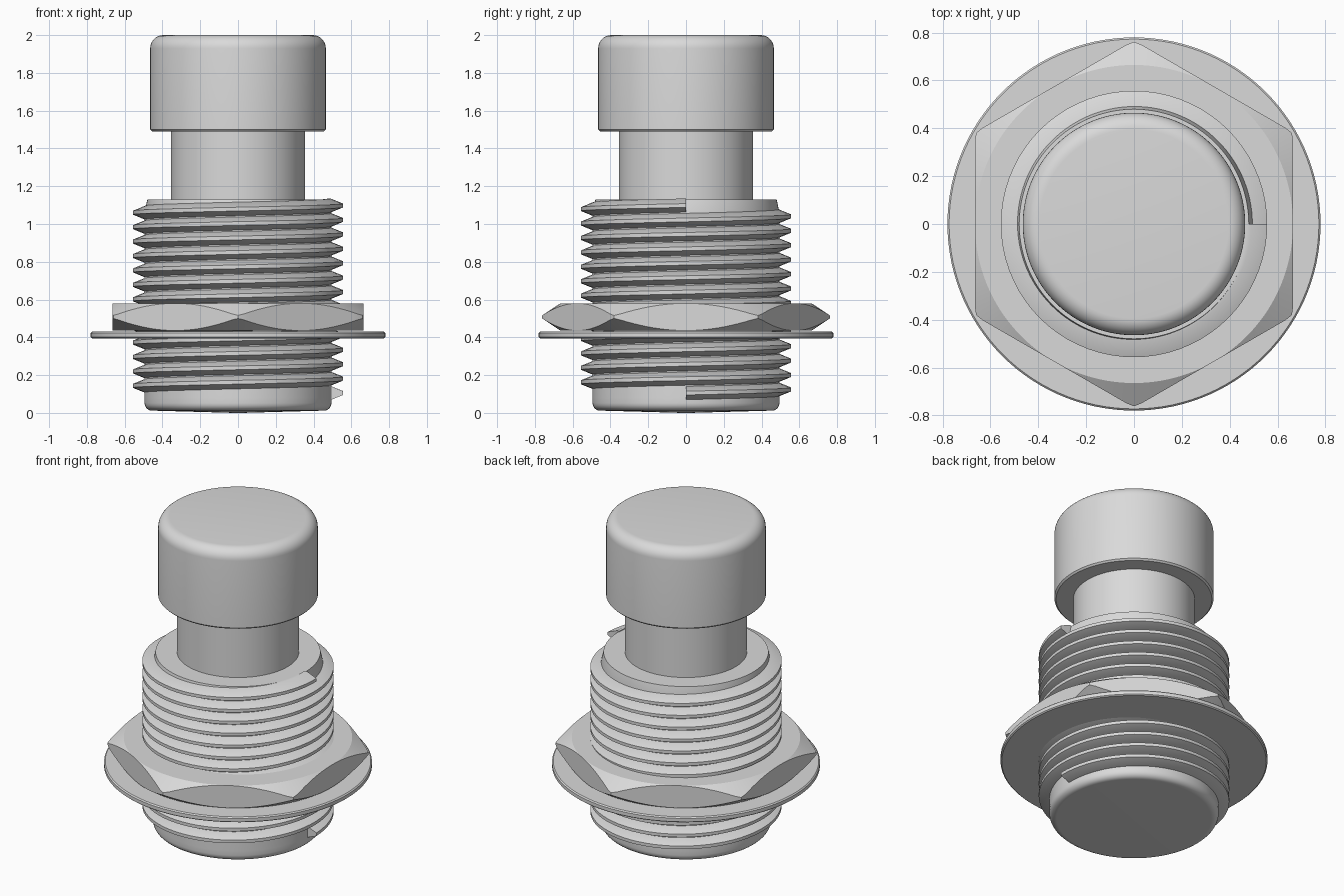
import bpy, bmesh, math

if "Cube" in bpy.data.objects:
    bpy.data.objects.remove(bpy.data.objects["Cube"])

grey = bpy.data.materials.new("light_grey_metal")
grey.diffuse_color = (0.7, 0.7, 0.7, 1)
grey.use_nodes = True
grey.node_tree.nodes["Principled BSDF"].inputs["Base Color"].default_value = grey.diffuse_color


def finish(name, bm):
    """Turn a bmesh into a smooth object with sharp edges kept."""
    bmesh.ops.remove_doubles(bm, verts=bm.verts, dist=0.0002)
    bmesh.ops.recalc_face_normals(bm, faces=bm.faces)
    mesh = bpy.data.meshes.new(name)
    bm.to_mesh(mesh)
    bm.free()
    mesh.materials.append(grey)
    obj = bpy.data.objects.new(name, mesh)
    bpy.context.collection.objects.link(obj)
    bpy.ops.object.select_all(action='DESELECT')
    obj.select_set(True)
    bpy.context.view_layer.objects.active = obj
    bpy.ops.object.shade_smooth_by_angle(angle=math.radians(25))
    return obj


def skin(bm, rings, closed_ring=True, loop_rings=False):
    """Bridge consecutive rings of points with quads."""
    vs = [[bm.verts.new(p) for p in ring] for ring in rings]
    pairs = list(zip(vs, vs[1:])) + ([(vs[-1], vs[0])] if loop_rings else [])
    for a, b in pairs:
        n = len(a)
        for i in range(n if closed_ring else n - 1):
            j = (i + 1) % n
            bm.faces.new((a[i], a[j], b[j], b[i]))
    return vs


def arc(cx, cz, r, a0, a1, n=6):
    """Quarter-round points for a profile."""
    angles = [math.radians(a0 + (a1 - a0) * i / n) for i in range(n + 1)]
    return [(cx + r * math.cos(a), cz + r * math.sin(a)) for a in angles]


def lathe(name, profile, segs=120, ring=False):
    """Revolve (radius, z) points around z; ends are capped unless a closed ring."""
    bm = bmesh.new()
    angles = [2 * math.pi * i / segs for i in range(segs)]
    rings = [[(r * math.cos(a), r * math.sin(a), z) for a in angles] for r, z in profile]
    vs = skin(bm, rings, loop_rings=ring)
    if not ring:
        bm.faces.new(vs[0])
        bm.faces.new(vs[-1])
    return finish(name, bm)


# Button cap with rounded top
lathe("button_cap", [(0.34, 1.49), (0.455, 1.49), (0.465, 1.50)]
      + arc(0.395, 1.93, 0.07, 0, 90, 8))

# Plunger stem
lathe("stem", [(0.355, 1.11), (0.355, 1.495)])

# Barrel core: soft lower edge, slightly tapered top
lathe("barrel", [(0.02, 0.0), (0.45, 0.012)] + arc(0.455, 0.052, 0.04, -90, 0, 5)
      + [(0.495, 0.08), (0.495, 1.06), (0.48, 1.13)])

# Helical thread, right-handed, starting and ending at +x
TURNS, STEPS, Z0, Z1 = 13, 72, 0.105, 1.098
thread_profile = [(0.475, -0.037), (0.49, -0.037), (0.557, -0.010),
                  (0.557, 0.010), (0.49, 0.037), (0.475, 0.037)]
bm = bmesh.new()
rings = []
for i in range(TURNS * STEPS + 1):
    a = 2 * math.pi * i / STEPS
    z = Z0 + (Z1 - Z0) * i / (TURNS * STEPS)
    rings.append([(r * math.cos(a), r * math.sin(a), z + dz) for r, dz in thread_profile])
vs = skin(bm, rings)
bm.faces.new(vs[0])
bm.faces.new(vs[-1])
finish("thread", bm)

# Washer
lathe("washer", [(0.495, 0.395), (0.773, 0.395), (0.78, 0.401),
                 (0.78, 0.423), (0.773, 0.43), (0.495, 0.43)], ring=True)

# Hex nut with conical chamfers above and below, flats facing +x and -x
FLAT, LOW, HIGH, SEGS = 0.665, 0.436, 0.58, 144
rings = [[] for _ in range(6)]
for i in range(SEGS):
    a = 2 * math.pi * i / SEGS
    off = (a + math.pi / 6) % (math.pi / 3) - math.pi / 6
    hexr = min(FLAT / math.cos(off), 0.762)
    drop = (hexr - FLAT) * 0.66
    section = [(0.5, LOW), (FLAT, LOW), (hexr, LOW + drop),
               (hexr, HIGH - drop), (FLAT, HIGH), (0.5, HIGH)]
    for ring, (r, z) in zip(rings, section):
        ring.append((r * math.cos(a), r * math.sin(a), z))
bm = bmesh.new()
skin(bm, rings, loop_rings=True)
finish("hex_nut", bm)
